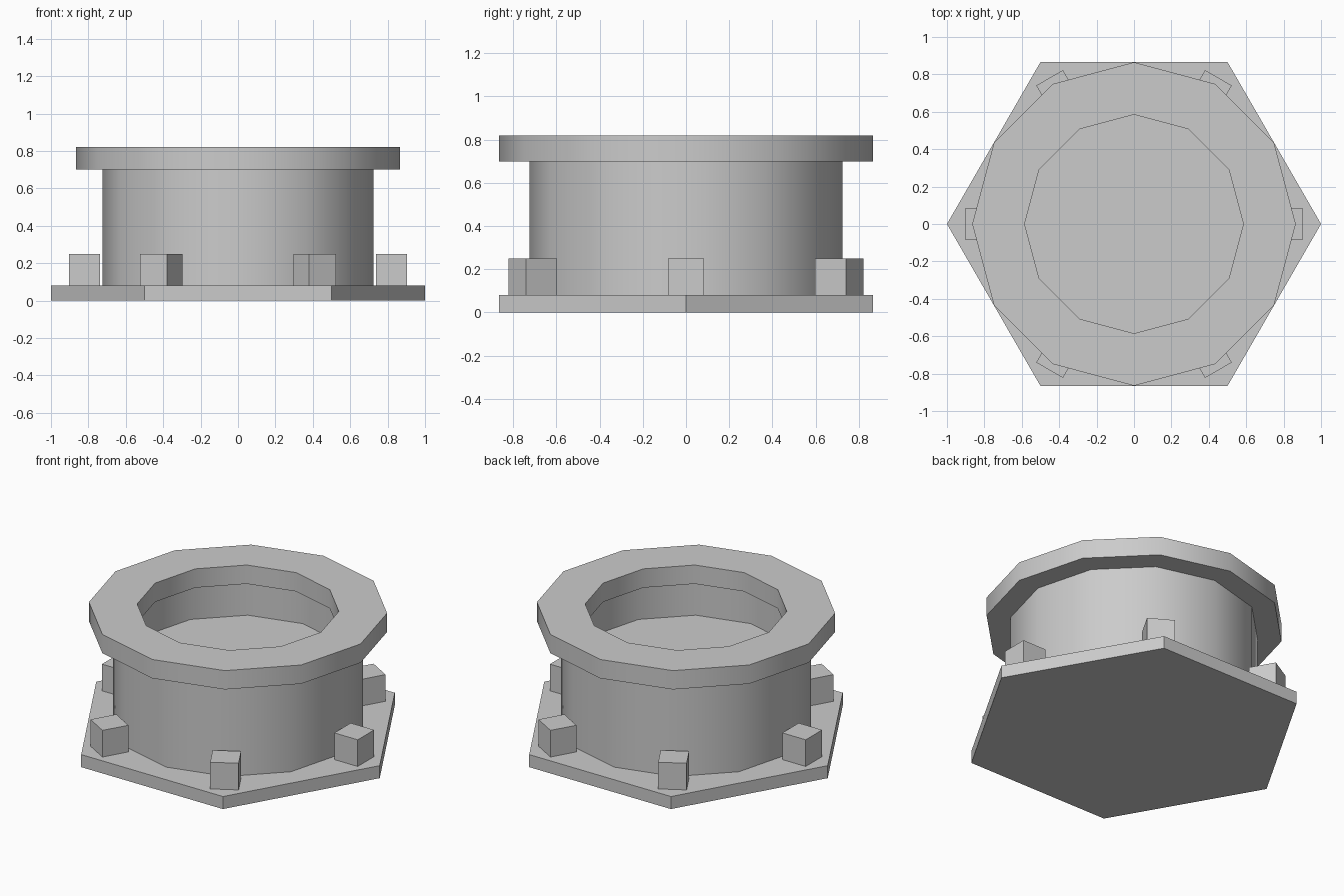
import bpy
import math
from mathutils import Matrix

if "Cube" in bpy.data.objects:
    bpy.data.objects.remove(bpy.data.objects["Cube"])

SIDES = 12
BASE_TOP = 0.08

metal = bpy.data.materials.new("plain_grey")
metal.use_nodes = True
GREY = (0.6, 0.6, 0.6, 1)
metal.diffuse_color = GREY
metal.node_tree.nodes["Principled BSDF"].inputs["Base Color"].default_value = GREY


def finish(obj, name):
    """Name the part, colour it and shade it smooth around its sides."""
    obj.name = name
    obj.data.materials.append(metal)
    bpy.ops.object.select_all(action="DESELECT")
    obj.select_set(True)
    bpy.context.view_layer.objects.active = obj
    bpy.ops.object.shade_smooth_by_angle(angle=math.radians(40))


def ring(name, outer, inner, low, high):
    """Square-section ring made by revolving a rectangle."""
    profile = [(outer, low), (outer, high), (inner, high), (inner, low)]
    verts, faces = [], []
    for r, z in profile:
        for i in range(SIDES):
            a = math.tau * i / SIDES
            verts.append((r * math.cos(a), r * math.sin(a), z))
    for k in range(4):
        here, above = k * SIDES, (k + 1) % 4 * SIDES
        for i in range(SIDES):
            j = (i + 1) % SIDES
            faces.append((here + i, here + j, above + j, above + i))
    mesh = bpy.data.meshes.new(name)
    mesh.from_pydata(verts, [], faces)
    obj = bpy.data.objects.new(name, mesh)
    bpy.context.collection.objects.link(obj)
    finish(obj, name)


def prism(name, radius, low, high, sides):
    bpy.ops.mesh.primitive_cylinder_add(vertices=sides, radius=radius, depth=high - low,
                                        location=(0, 0, (low + high) / 2),
                                        rotation=(0, 0, math.pi / 2))
    finish(bpy.context.object, name)


# Hexagonal base plate
prism("base_plate", 1.0, 0, BASE_TOP, 6)

# Hollow drum with a raised inner floor, and the overhanging rim
ring("drum_wall", 0.725, 0.65, BASE_TOP, 0.70)
prism("inner_floor", 0.65, BASE_TOP, 0.47, SIDES)
ring("rim", 0.865, 0.585, 0.70, 0.82)

# Six bolt blocks, one toward each corner of the base
for i in range(6):
    bpy.ops.mesh.primitive_cube_add(size=1)
    block = bpy.context.object
    block.name = f"bolt_block_{i + 1}"
    block.matrix_world = (Matrix.Rotation(math.tau * i / 6, 4, "Z")
                          @ Matrix.Translation((0.82, 0, 0.165))
                          @ Matrix.Diagonal((0.165, 0.165, 0.17, 1)))
    block.data.materials.append(metal)
